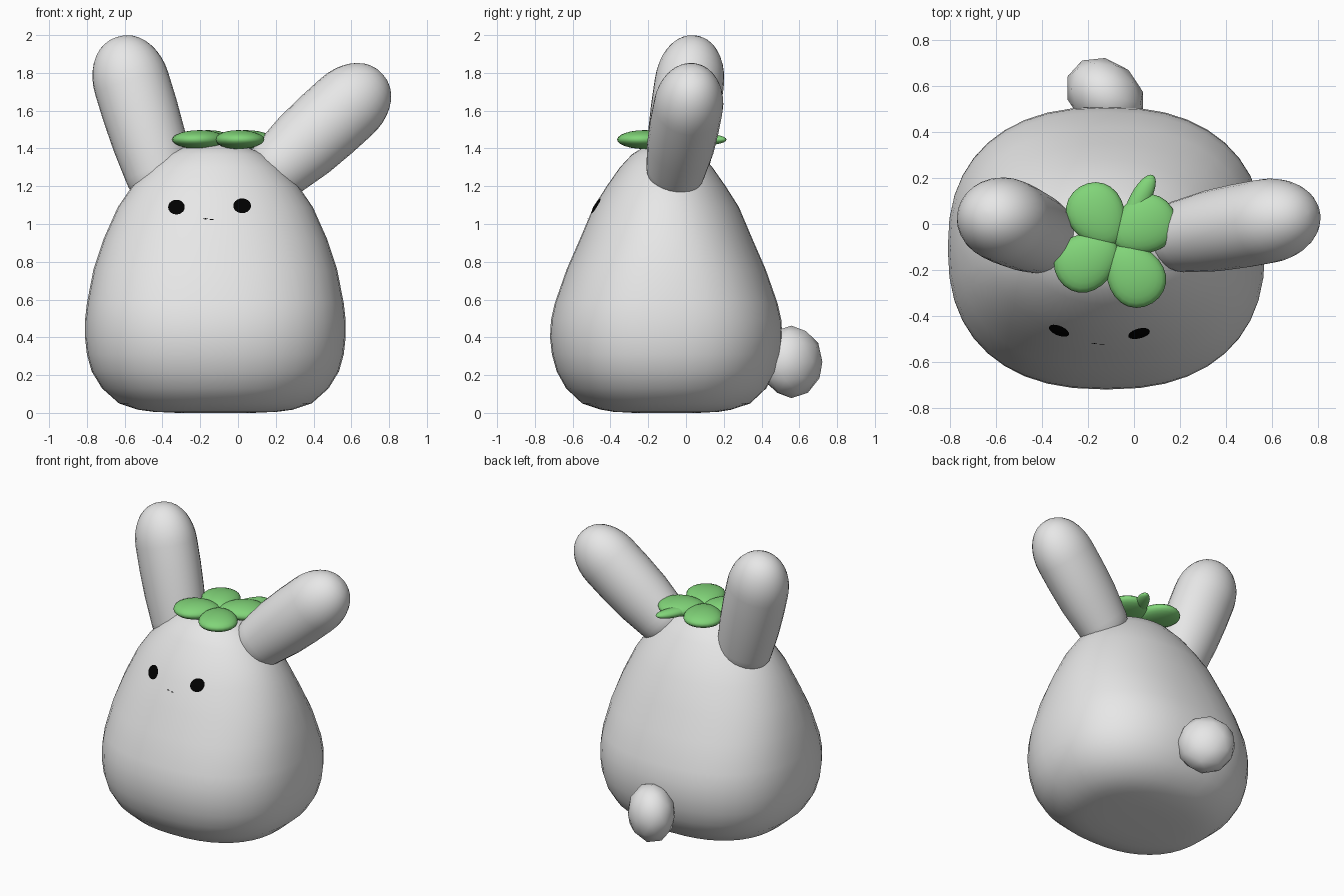
import bpy, bmesh, math
from mathutils import Vector, Matrix

if "Cube" in bpy.data.objects:
    bpy.data.objects.remove(bpy.data.objects["Cube"])


def material(name, rgb):
    m = bpy.data.materials.new(name)
    m.diffuse_color = (*rgb, 1)
    m.use_nodes = True
    m.node_tree.nodes["Principled BSDF"].inputs["Base Color"].default_value = m.diffuse_color
    return m


GREY = material("soft_grey", (0.8, 0.8, 0.8))
GREEN = material("leaf_green", (0.22, 0.66, 0.19))
BLACK = material("black", (0.0, 0.0, 0.0))


def finish(bm, name, mat, smooth=True):
    bmesh.ops.recalc_face_normals(bm, faces=bm.faces)
    for f in bm.faces:
        f.smooth = smooth
    me = bpy.data.meshes.new(name)
    bm.to_mesh(me)
    bm.free()
    me.materials.append(mat)
    ob = bpy.data.objects.new(name, me)
    bpy.context.collection.objects.link(ob)
    return ob


def power(v, e):
    return math.copysign(abs(v) ** e, v)


def loft(rings, segs, matrix, exponent=lambda z: 2):
    """Superelliptic rings (height, rx, ry) along local z, closed at both ends."""
    bm = bmesh.new()
    loops = []
    for z, rx, ry in rings:
        e = 2 / exponent(z)
        loops.append([bm.verts.new(matrix @ Vector((
            rx * power(math.cos(math.tau * i / segs), e),
            ry * power(math.sin(math.tau * i / segs), e), z))) for i in range(segs)])
    for a, b in zip(loops, loops[1:]):
        for i in range(segs):
            j = (i + 1) % segs
            bm.faces.new((a[i], a[j], b[j], b[i]))
    bm.faces.new(loops[0][::-1])
    bm.faces.new(loops[-1])
    return bm


# Pear-shaped body: height, half width, half depth; slightly squared low down
CX, CY = -0.12, -0.105
BODY = [(0.0, 0.2, 0.17), (0.006, 0.33, 0.28), (0.017, 0.41, 0.345),
        (0.05, 0.51, 0.445), (0.13, 0.60, 0.53), (0.22, 0.655, 0.58),
        (0.31, 0.68, 0.605), (0.40, 0.69, 0.615), (0.49, 0.69, 0.61),
        (0.58, 0.68, 0.59), (0.76, 0.645, 0.527), (0.92, 0.592, 0.457),
        (1.09, 0.516, 0.385), (1.20, 0.44, 0.315), (1.30, 0.345, 0.245),
        (1.37, 0.255, 0.18), (1.41, 0.16, 0.115), (1.425, 0.06, 0.045)]


def squareness(z):
    return 2.05 + 0.32 * min(1, max(0, (1.1 - z) / 0.5))


finish(loft(BODY, 40, Matrix.Translation((CX, CY, 0)), squareness), "body", GREY)


# Ears: rounded capsules, fullest near the middle, with a long tip
def ear(name, base, tip, r0=0.182, r1=0.202, cap=0.26):
    base, tip = Vector(base), Vector(tip)
    axis = tip - base
    zaxis = axis.normalized()
    length = axis.length + 0.2 - cap      # the cap ends 0.2 past the tip centre
    yaxis = (Vector((0, 1, 0)) - zaxis * zaxis.y).normalized()
    xaxis = yaxis.cross(zaxis)
    mat = Matrix((xaxis, yaxis, zaxis)).transposed().to_4x4()
    mat.translation = base
    rings = []
    for k in range(-7, 1):
        a = math.radians(90 * k / 7.3)
        rings.append((r0 * math.sin(a), r0 * math.cos(a)))
    rings += [(length * 0.35, 0.196), (length * 0.7, 0.202)]
    for k in range(0, 10):
        a = math.radians(90 * k / 9.2)
        rings.append((length + cap * math.sin(a), r1 * math.cos(a) ** 0.92))
    finish(loft([(z, r, r * 0.91) for z, r in rings], 28, mat), name, GREY)


ear("left_ear", (-0.42, -0.05, 1.28), (-0.58, 0.025, 1.80))
ear("right_ear", (0.23, -0.05, 1.31), (0.617, 0.02, 1.66), r0=0.176)

# Faceted round tail, a little skewed
skew = Matrix(((0.172, 0, 0, -0.125), (-0.035, 0.164, 0, 0.558),
               (0, 0, 0.192, 0.27), (0, 0, 0, 1)))
bm = bmesh.new()
bmesh.ops.create_icosphere(bm, subdivisions=2, radius=1, matrix=skew)
finish(bm, "tail", GREY)

# Four-leaf clover on top of the head
CLOVER = Vector((-0.082, -0.085, 1.447))


def leaflet(name, degrees, dist, size, pinch):
    bm = bmesh.new()
    bmesh.ops.create_uvsphere(bm, u_segments=24, v_segments=12, radius=1)
    for v in bm.verts:
        v.co.y *= 1 - pinch * (1 - v.co.x) / 2
        v.co = Vector((v.co.x * size[0] + dist, v.co.y * size[1], v.co.z * size[2]))
    bm.transform(Matrix.Translation(CLOVER) @ Matrix.Rotation(math.radians(degrees), 4, 'Z'))
    finish(bm, name, GREEN)


for n, dist in enumerate((0.145, 0.143, 0.143, 0.158)):
    leaflet(f"clover_leaf_{n + 1}", 32 + 90 * n, dist, (0.148, 0.143, 0.05), 0.28)
leaflet("clover_stem", 61, 0.21, (0.13, 0.048, 0.03), 0.2)


# Face details: thin patches laid on the body surface
def on_body(x, z, lift):
    for (z0, a0, b0), (z1, a1, b1) in zip(BODY, BODY[1:]):
        if z0 <= z <= z1:
            t = (z - z0) / (z1 - z0)
            rx, ry = a0 + (a1 - a0) * t, b0 + (b1 - b0) * t
            break
    e = squareness(z)
    y = CY - ry * (1 - abs((x - CX) / rx) ** e) ** (1 / e)
    return Vector((x, y - lift, z + lift * 0.4))


def patch(name, x, z, w, h, sides=20, lift=0.006):
    bm = bmesh.new()
    mid = bm.verts.new(on_body(x, z, lift))
    ring = [bm.verts.new(on_body(x + w * math.cos(math.tau * i / sides),
                                 z + h * math.sin(math.tau * i / sides), lift))
            for i in range(sides)]
    for i in range(sides):
        bm.faces.new((mid, ring[i], ring[(i + 1) % sides]))
    finish(bm, name, BLACK, False)


patch("left_eye", -0.326, 1.087, 0.044, 0.039)
patch("right_eye", 0.022, 1.094, 0.047, 0.039)
patch("mouth_left", -0.172, 1.026, 0.013, 0.003, 8, 0.004)
patch("mouth_right", -0.140, 1.022, 0.012, 0.003, 8, 0.004)
